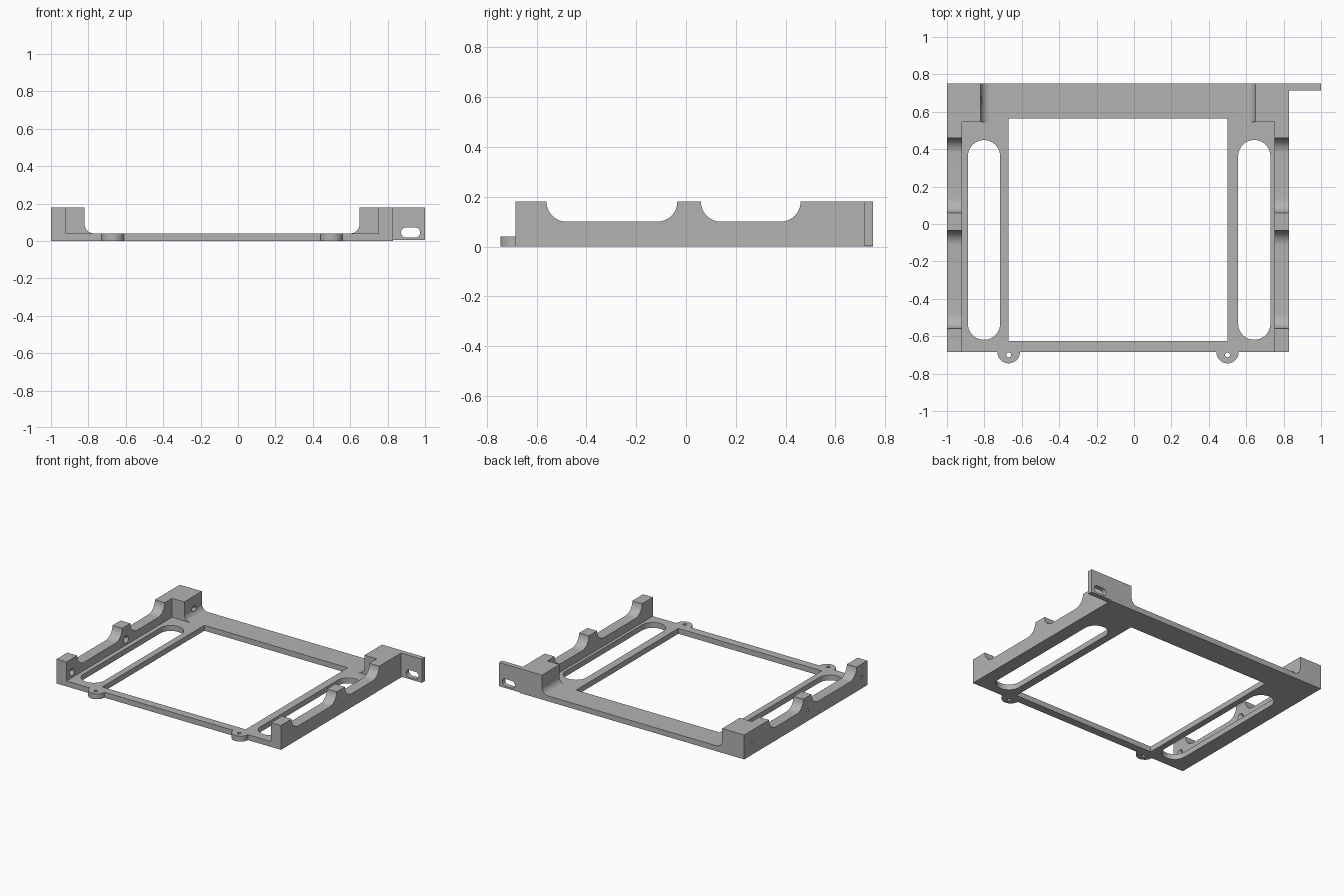
import bpy, bmesh, math
from mathutils import Vector

if "Cube" in bpy.data.objects:
    bpy.data.objects.remove(bpy.data.objects["Cube"])

CX = -0.085                      # mirror line of the frame
grey = bpy.data.materials.new("plain grey")
grey.diffuse_color = (0.45, 0.45, 0.45, 1)
grey.use_nodes = True
grey.node_tree.nodes["Principled BSDF"].inputs["Base Color"].default_value = grey.diffuse_color


def prism(name, pts, axis, lo, hi):
    """Extrude a 2D outline along an axis (x: y,z  y: x,z  z: x,y)."""
    def place(p, d):
        return {"x": (d, p[0], p[1]), "y": (p[0], d, p[1]), "z": (p[0], p[1], d)}[axis]
    bm = bmesh.new()
    a = [bm.verts.new(place(p, lo)) for p in pts]
    b = [bm.verts.new(place(p, hi)) for p in pts]
    bm.faces.new(a)
    bm.faces.new(b)
    for i in range(len(pts)):
        j = (i + 1) % len(pts)
        bm.faces.new((a[i], a[j], b[j], b[i]))
    bmesh.ops.recalc_face_normals(bm, faces=bm.faces)
    me = bpy.data.meshes.new(name)
    bm.to_mesh(me)
    bm.free()
    me.materials.append(grey)
    ob = bpy.data.objects.new(name, me)
    bpy.context.collection.objects.link(ob)
    return ob


def arc(cx, cy, r, a0, a1, n=12):
    return [(cx + r * math.cos(math.radians(a0 + (a1 - a0) * i / n)),
             cy + r * math.sin(math.radians(a0 + (a1 - a0) * i / n))) for i in range(n + 1)]


def rect(x0, x1, y0, y1):
    return [(x0, y0), (x1, y0), (x1, y1), (x0, y1)]


def circle(x, y, r, n=32):
    return arc(x, y, r, 0, 360 - 360 / n, n - 1)


def mirror_x(pts):
    return [(2 * CX - x, z) for x, z in pts]


def combine(target, other, op):
    mod = target.modifiers.new(op, "BOOLEAN")
    mod.operation, mod.object, mod.solver = op, other, "EXACT"
    bpy.context.view_layer.objects.active = target
    bpy.ops.object.modifier_apply(modifier=mod.name)
    bpy.data.objects.remove(other)


# Base plate
frame = prism("mounting_frame", rect(-1, 0.83, -0.685, 0.75), "z", 0, 0.04)

# Side rails with two scooped recesses each
rail = [(-0.685, 0), (0.75, 0), (0.75, 0.18), (0.46, 0.18)]
rail += arc(0.38, 0.18, 0.08, 0, -90)[1:] + arc(0.14, 0.18, 0.08, -90, -180)
rail += arc(-0.115, 0.18, 0.08, 0, -90) + arc(-0.48, 0.18, 0.08, -90, -180)
rail += [(-0.685, 0.18)]
for lo, hi in ((-1, -0.92), (0.75, 0.83)):
    combine(frame, prism("side_rail", rail, "x", lo, hi), "UNION")

# Rear corner blocks with a fillet at the foot of the inner side
block = [(-1, 0), (-1, 0.18), (-0.82, 0.18)] + arc(-0.77, 0.09, 0.05, 180, 270) + [(-0.77, 0)]
for outline in (block, mirror_x(block)):
    combine(frame, prism("corner_block", outline, "y", 0.545, 0.75), "UNION")

# Rear side tab
combine(frame, prism("side_tab", rect(0.80, 1, 0.005, 0.18), "y", 0.715, 0.75), "UNION")

# Front screw ears
for x in (-0.67, 0.50):
    combine(frame, prism("screw_ear", circle(x, -0.685, 0.06, 48), "z", 0, 0.04), "UNION")
    combine(frame, prism("ear_hole", circle(x, -0.70, 0.013, 20), "z", -0.1, 0.1), "DIFFERENCE")

# Central window, long side slots and tab slot
combine(frame, prism("window_cut", rect(-0.67, 0.50, -0.625, 0.565), "z", -0.1, 0.1), "DIFFERENCE")
for x in (-0.802, 0.643):
    slot = arc(x, 0.363, 0.086, 0, 180, 20) + arc(x, -0.533, 0.086, 180, 360, 20)
    combine(frame, prism("slot_cut", slot, "z", -0.1, 0.039 + 0.002), "DIFFERENCE")
tab_slot = arc(0.898, 0.045, 0.027, 90, 270) + arc(0.947, 0.045, 0.027, -90, 90)
combine(frame, prism("tab_slot_cut", tab_slot, "y", 0.6, 0.9), "DIFFERENCE")

# Countersunk screw holes through the left side
for y, inner in ((-0.62, -0.92), (0.01, -0.92), (0.66, -0.82)):
    combine(frame, prism("screw_hole", circle(y, 0.08, 0.011, 16), "x", -1.1, inner + 0.08), "DIFFERENCE")
    sink = prism("countersink", circle(y, 0.08, 0.028, 20), "x", inner - 0.025, inner + 0.03)
    for v in sink.data.vertices:
        if v.co.x < inner - 0.01:
            v.co = Vector((v.co.x, y + (v.co.y - y) * 0.35, 0.08 + (v.co.z - 0.08) * 0.35))
        else:
            v.co.x = inner + 0.002
    combine(frame, sink, "DIFFERENCE")

# Clean flat faces and smooth only the curved ones
bm = bmesh.new()
bm.from_mesh(frame.data)
bmesh.ops.remove_doubles(bm, verts=bm.verts, dist=0.0001)
bmesh.ops.dissolve_limit(bm, angle_limit=0.01, verts=bm.verts, edges=bm.edges)
bm.to_mesh(frame.data)
bm.free()
bpy.ops.object.select_all(action="DESELECT")
frame.select_set(True)
bpy.context.view_layer.objects.active = frame
bpy.ops.object.shade_smooth_by_angle(angle=math.radians(30))
